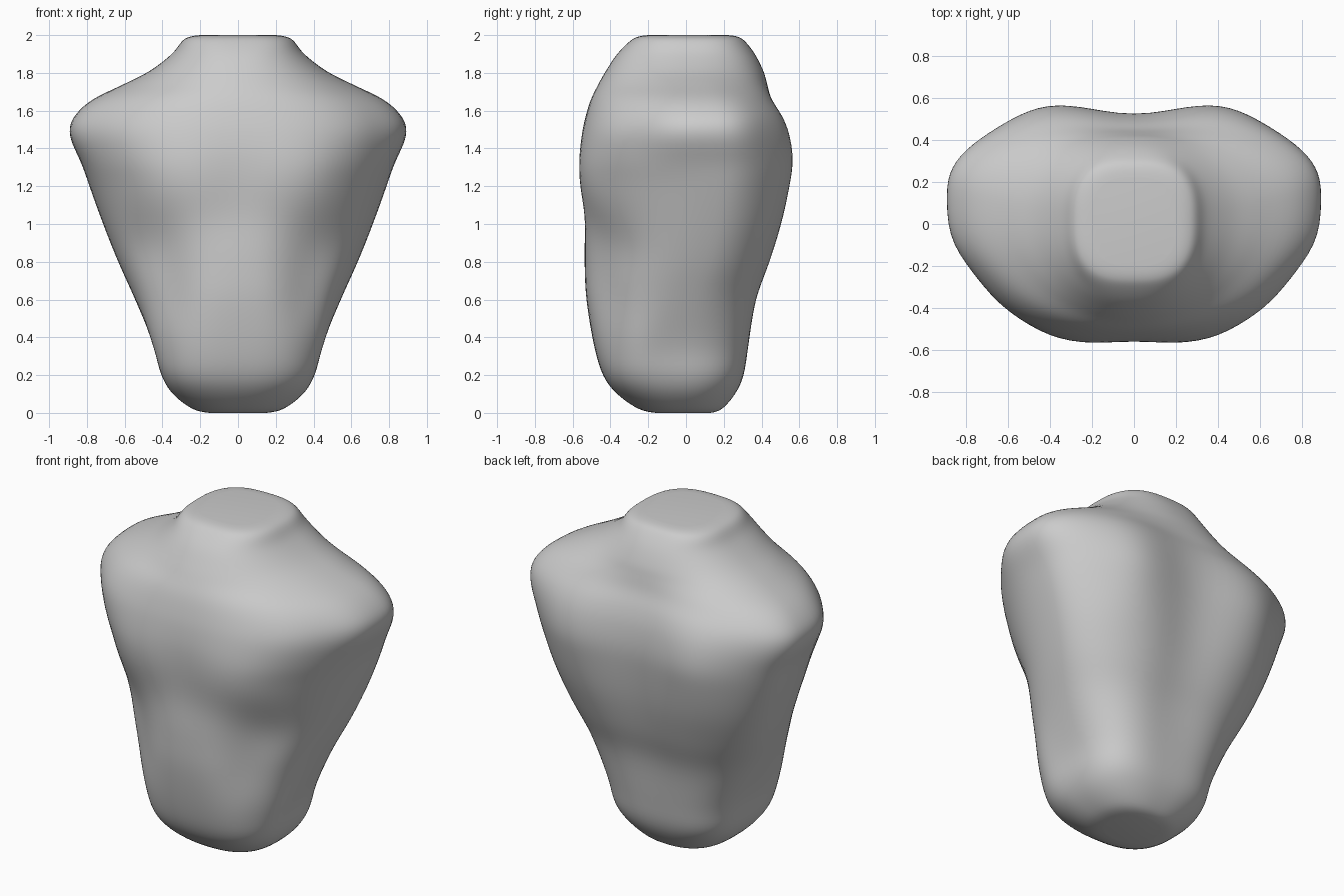
import bpy, bmesh
from math import sin, cos, pi, exp

# Torso levels: z, half width, front y, back y, y of widest point, squareness, spine groove
LEVELS = [
    (0.00, 0.15, -0.16, 0.13, -0.02, 2.3, 0.00),
    (0.02, 0.24, -0.25, 0.19, -0.03, 2.4, 0.00),
    (0.10, 0.345, -0.365, 0.26, -0.05, 2.6, 0.00),
    (0.20, 0.405, -0.44, 0.315, -0.06, 2.8, 0.01),
    (0.36, 0.445, -0.488, 0.35, -0.05, 2.75, 0.02),
    (0.60, 0.545, -0.528, 0.405, 0.02, 2.4, 0.04),
    (0.80, 0.635, -0.54, 0.48, 0.10, 2.25, 0.05),
    (1.00, 0.715, -0.55, 0.54, 0.15, 2.2, 0.06),
    (1.20, 0.785, -0.58, 0.572, 0.17, 2.2, 0.06),
    (1.34, 0.815, -0.58, 0.582, 0.15, 2.35, 0.06),
    (1.47, 0.83, -0.56, 0.565, 0.13, 2.45, 0.055),
    (1.57, 0.81, -0.535, 0.53, 0.13, 2.4, 0.045),
    (1.66, 0.74, -0.505, 0.475, 0.12, 2.25, 0.025),
    (1.74, 0.595, -0.465, 0.44, 0.09, 2.1, 0.01),
    (1.81, 0.465, -0.425, 0.41, 0.06, 2.2, 0.00),
    (1.90, 0.35, -0.365, 0.365, 0.03, 2.4, 0.00),
    (1.97, 0.295, -0.295, 0.31, 0.02, 2.7, 0.00),
    (1.993, 0.25, -0.25, 0.27, 0.01, 2.8, 0.00),
    (2.00, 0.20, -0.20, 0.22, 0.01, 2.8, 0.00),
]
STEPS, SIDES = 5, 96


def smooth(a, b, c, d, t):
    """Catmull-Rom blend between b and c."""
    return 0.5 * (2*b + (c-a)*t + (2*a-5*b+4*c-d)*t*t + (3*b-a-3*c+d)*t**3)


def bump(v, centre, size):
    return exp(-((v - centre) / size) ** 2)


def power(v, p):
    return (1 if v >= 0 else -1) * abs(v) ** p


def surface_point(level, angle):
    z, w, front, back, mid, n, groove = level
    c, s = cos(angle), sin(angle)
    x = w * power(c, 2 / n)
    y = mid + (back - mid if s > 0 else mid - front) * power(s, 2 / n)
    ax = abs(x)
    depth = min(1, abs(s) * 1.5)
    if s > 0:
        # spine groove
        y -= groove * bump(ax, 0, 0.24)
        # fuller shoulder blades
        y += 0.025 * depth * bump(ax, 0.45, 0.18) * bump(z, 1.3, 0.3)
    else:
        # breastbone dip, hollows below the chest and beside the belly
        y += 0.03 * bump(ax, 0, 0.16) * bump(z, 1.2, 0.25)
        y += 0.035 * depth * bump(ax, 0.45, 0.18) * bump(z, 0.88, 0.16)
        y += 0.035 * depth * bump(ax, 0.36, 0.12) * bump(z, 0.65, 0.2)
        y -= 0.02 * depth * bump(ax, 0.42, 0.17) * bump(z, 1.2, 0.2)
    # rounded shoulder caps
    cap = 0.065 * bump(z, 1.51, 0.17) * exp(-((y - 0.11) / 0.31) ** 4)
    # hip ridges towards the front
    cap += 0.02 * bump(z, 0.36, 0.17) * bump(y, -0.26, 0.12)
    x += cap * power(c, 0.7)
    return x, y, z


# Fill in the levels smoothly
dense = []
for i in range(len(LEVELS) - 1):
    quad = [LEVELS[max(0, min(len(LEVELS) - 1, i + k))] for k in (-1, 0, 1, 2)]
    for k in range(STEPS):
        dense.append([smooth(*v, k / STEPS) for v in zip(*quad)])
dense.append(LEVELS[-1])

# Loft the torso and cap both ends
bm = bmesh.new()
rings = [[bm.verts.new(surface_point(lv, 2 * pi * j / SIDES)) for j in range(SIDES)]
         for lv in dense]
for lo, hi in zip(rings, rings[1:]):
    for j in range(SIDES):
        k = (j + 1) % SIDES
        bm.faces.new((lo[j], lo[k], hi[k], hi[j]))
bm.faces.new(rings[0][::-1])
bm.faces.new(rings[-1])
# Soften the creases
for _ in range(3):
    bmesh.ops.smooth_vert(bm, verts=[v for r in rings[3:-3] for v in r], factor=0.5,
                          use_axis_x=True, use_axis_y=True, use_axis_z=True)
for v in bm.verts:
    v.co.z = max(0, min(2, v.co.z))
for f in bm.faces:
    f.smooth = True
mesh = bpy.data.meshes.new("torso")
bm.to_mesh(mesh)
bm.free()
torso = bpy.data.objects.new("torso", mesh)
bpy.context.collection.objects.link(torso)
